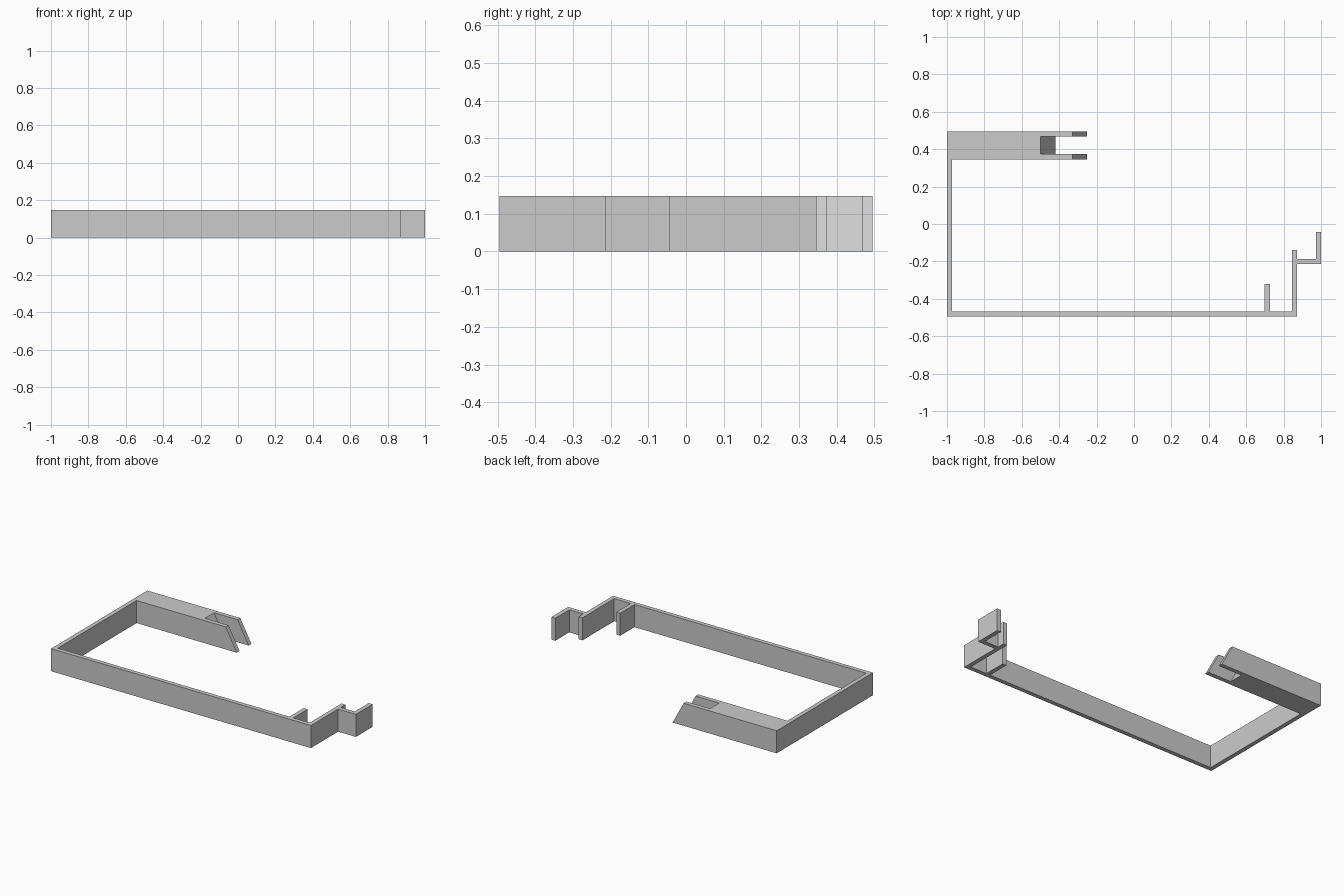
import bpy
import bmesh

cube = bpy.data.objects.get("Cube")
if cube:
    bpy.data.objects.remove(cube, do_unlink=True)

HEIGHT = 0.147
WALL = 0.028
SLANT = 0.08      # how far the fork ends lean back at the top
LEFT, RIGHT = 0.872, 1.0
FRONT, BACK = -0.495, 0.495
ARM = 0.345       # inner side of the forked arm
RIB = 0.698
HOOK = -0.215
FORK_TIP, FORK_ROOT = -0.25, -0.42

grey = bpy.data.materials.new("plain grey")
grey.use_nodes = True
colour = (0.6, 0.6, 0.6, 1)
grey.diffuse_color = colour
grey.node_tree.nodes["Principled BSDF"].inputs["Base Color"].default_value = colour

# Outline of the whole bracket, counter-clockwise from the front corner
outline = [
    (-1, FRONT), (LEFT, FRONT),
    # stepped hook
    (LEFT, HOOK), (RIGHT, HOOK), (RIGHT, -0.043), (RIGHT - WALL, -0.043),
    (RIGHT - WALL, HOOK + WALL), (LEFT, HOOK + WALL),
    # end wall
    (LEFT, -0.14), (LEFT - WALL, -0.14), (LEFT - WALL, FRONT + WALL),
    # short rib
    (RIB + WALL, FRONT + WALL), (RIB + WALL, -0.32), (RIB, -0.32), (RIB, FRONT + WALL),
    # inside of the long rail and side rail
    (WALL - 1, FRONT + WALL), (WALL - 1, ARM),
    # forked arm with its slot
    (FORK_TIP, ARM), (FORK_TIP, ARM + WALL), (FORK_ROOT, ARM + WALL),
    (FORK_ROOT, BACK - WALL), (FORK_TIP, BACK - WALL), (FORK_TIP, BACK),
    (-1, BACK),
]

bm = bmesh.new()
base = bm.faces.new([bm.verts.new((x, y, 0)) for x, y in outline])
raised = bmesh.ops.extrude_face_region(bm, geom=[base], use_keep_orig=True)["geom"]
for v in (g for g in raised if isinstance(g, bmesh.types.BMVert)):
    v.co.z = HEIGHT
    # Lean the fork tips and slot end backwards
    if v.co.y > ARM - 0.01 and v.co.x > FORK_ROOT - 0.01:
        v.co.x -= SLANT
bmesh.ops.recalc_face_normals(bm, faces=bm.faces)

mesh = bpy.data.meshes.new("bracket_frame")
bm.to_mesh(mesh)
bm.free()
mesh.materials.append(grey)
bracket = bpy.data.objects.new("bracket_frame", mesh)
bpy.context.collection.objects.link(bracket)
